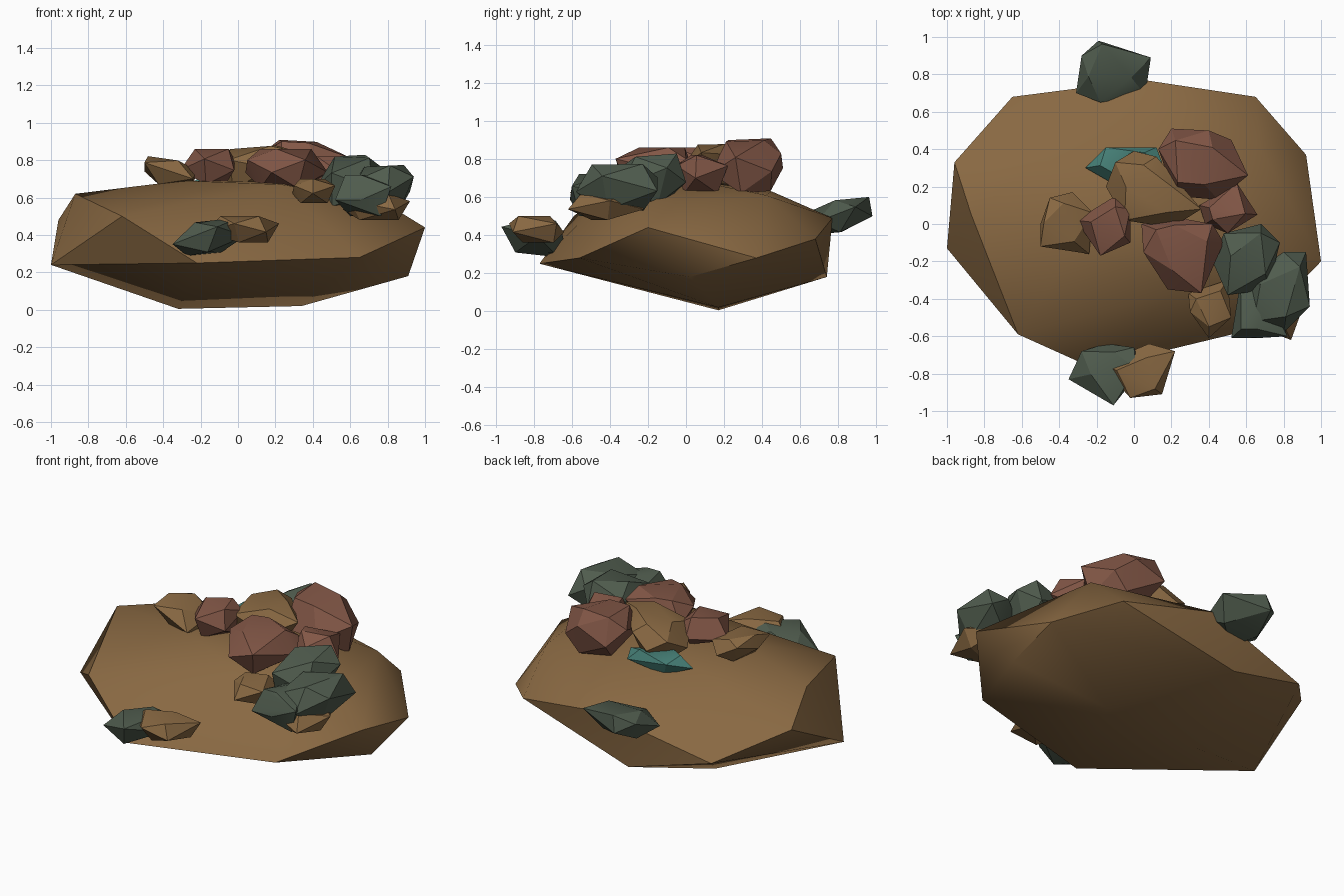
import bpy
import bmesh
import math
from mathutils import Vector

default_cube = bpy.data.objects.get("Cube")
if default_cube:
    bpy.data.objects.remove(default_cube, do_unlink=True)


def make_material(name, rgb):
    material = bpy.data.materials.new(name)
    material.use_nodes = True
    colour = (*rgb, 1.0)
    material.diffuse_color = colour
    shader = next(n for n in material.node_tree.nodes if n.type == "BSDF_PRINCIPLED")
    shader.inputs["Base Color"].default_value = colour
    shader.inputs["Roughness"].default_value = 0.9
    return material


brown = make_material("earth brown", (0.25, 0.14, 0.055))
red = make_material("dusty red", (0.225, 0.095, 0.062))
green = make_material("grey green", (0.08, 0.107, 0.076))
teal = make_material("teal", (0.06, 0.21, 0.18))


def hull_object(name, material, points, smooth_angle):
    """Wrap a faceted stone around a handful of corner points."""
    bm = bmesh.new()
    for point in points:
        bm.verts.new(point)
    result = bmesh.ops.convex_hull(bm, input=bm.verts[:])
    unused = {g for g in result["geom_interior"] + result["geom_unused"]
              if isinstance(g, bmesh.types.BMVert)}
    bmesh.ops.delete(bm, geom=list(unused), context="VERTS")
    bmesh.ops.recalc_face_normals(bm, faces=bm.faces[:])
    mesh = bpy.data.meshes.new(name)
    bm.to_mesh(mesh)
    bm.free()
    mesh.materials.append(material)
    stone = bpy.data.objects.new(name, mesh)
    bpy.context.collection.objects.link(stone)
    bpy.ops.object.select_all(action="DESELECT")
    stone.select_set(True)
    bpy.context.view_layer.objects.active = stone
    bpy.ops.object.shade_smooth_by_angle(angle=math.radians(smooth_angle))
    return stone


def chunk(name, material, outline, low, high, lean=(0, 0), tilt=(0, 0)):
    """Irregular stone: a zigzag rim with smaller offset top and bottom facets."""
    corners = [Vector(corner) for corner in outline]
    centre = sum(corners, Vector((0, 0))) / len(corners)
    shift = Vector(lean)
    height = high - low
    points = []
    for i, corner in enumerate(corners):
        arm = corner - centre
        slope = arm.dot(Vector(tilt))
        rim = low + height * (0.72 if i % 2 else 0.4) + slope
        points.append((*corner, rim))
        if i % 2 == 0:
            points.append((*(centre + arm * 0.62 + shift), high + slope * 0.6))
        else:
            points.append((*(centre + arm * 0.65 - shift), low + slope * 0.6))
    return hull_object(name, material, points, 25)


# Broad main boulder: lower keel, sharp rim and gently domed crown
keel = [(-0.32, 0.17, 0.005), (0.34, 0.17, 0.02), (0.91, 0.02, 0.18), (-0.12, 0.74, 0.18)]
rim = [(-1, -0.13, 0.24), (-0.62, -0.59, 0.5), (-0.22, -0.77, 0.25),
       (0.65, -0.56, 0.28), (1, -0.2, 0.44), (0.92, 0.37, 0.28),
       (0.65, 0.68, 0.38), (0.05, 0.77, 0.49), (-0.65, 0.68, 0.32), (-0.96, 0.33, 0.48)]
crown = [(-0.87, 0.05, 0.62), (-0.3, -0.1, 0.69), (0.23, -0.36, 0.67),
         (0.3, 0.05, 0.685), (0.67, 0.42, 0.61), (0.1, 0.45, 0.63),
         (-0.5, 0.35, 0.635), (0.78, -0.12, 0.575)]
hull_object("main_boulder", brown, keel + rim + crown, 40)

# Stones lodged in the back and front rims
chunk("back_green_stone", green,
      [(-0.31, 0.7), (-0.28, 0.9), (-0.19, 0.98), (0.09, 0.89), (0.06, 0.69), (-0.18, 0.65)],
      0.41, 0.59, (0, 0.05), (0, 0.1))
chunk("front_green_stone", green,
      [(-0.35, -0.83), (-0.28, -0.68), (-0.15, -0.64), (0, -0.66), (0.04, -0.78), (-0.11, -0.97)],
      0.3, 0.48, (0.04, 0), (0.12, -0.05))
chunk("front_brown_stone", brown,
      [(-0.18, -0.75), (-0.02, -0.93), (0.15, -0.91), (0.22, -0.68), (0.08, -0.64)],
      0.36, 0.5, (0, -0.02))

# Pile on the crown
chunk("left_brown_stone", brown,
      [(-0.5, 0), (-0.45, 0.14), (-0.33, 0.17), (-0.22, 0.06), (-0.24, -0.16), (-0.5, -0.12)],
      0.66, 0.81, (-0.03, 0), (-0.15, 0))
chunk("left_red_stone", red,
      [(-0.1, 0.15), (-0.02, 0.08), (-0.02, -0.1), (-0.18, -0.17), (-0.31, 0.02)],
      0.67, 0.86, (0.01, 0))
chunk("centre_brown_stone", brown,
      [(-0.15, 0.2), (-0.1, 0.33), (0, 0.39), (0.12, 0.36), (0.25, 0.2),
       (0.36, 0.08), (0.2, -0.02), (-0.05, 0.02)],
      0.66, 0.87, (0.02, 0), (0.08, 0))
chunk("teal_stone", teal,
      [(-0.26, 0.3), (-0.15, 0.41), (0.12, 0.41), (0.15, 0.33), (-0.12, 0.22)],
      0.62, 0.73)
chunk("back_red_stone", red,
      [(0.22, 0.15), (0.13, 0.4), (0.2, 0.51), (0.4, 0.5), (0.52, 0.45), (0.61, 0.26), (0.45, 0.13)],
      0.63, 0.9, (-0.04, 0), (-0.05, 0.04))
chunk("right_red_stone", red,
      [(0.35, 0.1), (0.55, 0.22), (0.66, 0.05), (0.5, -0.05), (0.38, 0)],
      0.62, 0.82)
chunk("front_red_stone", red,
      [(0.04, 0), (0.05, -0.15), (0.18, -0.35), (0.36, -0.37), (0.48, -0.1), (0.42, 0), (0.2, 0.04)],
      0.65, 0.86, (0, 0.02))

# Cluster over the front right shoulder
chunk("upper_green_stone", green,
      [(0.68, 0), (0.78, -0.1), (0.72, -0.35), (0.5, -0.38), (0.42, -0.2), (0.48, -0.05)],
      0.56, 0.82, (0.03, 0.02), (0, 0.08))
chunk("outer_green_stone", green,
      [(0.58, -0.3), (0.8, -0.15), (0.92, -0.15), (0.94, -0.44), (0.8, -0.58), (0.64, -0.52)],
      0.53, 0.77, (0.02, 0), (0.05, 0))
chunk("lower_green_stone", green,
      [(0.52, -0.61), (0.57, -0.3), (0.72, -0.3), (0.82, -0.6), (0.66, -0.61)],
      0.5, 0.72)
chunk("shoulder_brown_stone", brown,
      [(0.56, -0.4), (0.6, -0.53), (0.84, -0.62), (0.92, -0.4), (0.8, -0.22)],
      0.48, 0.62)
chunk("front_brown_pebble", brown,
      [(0.29, -0.37), (0.3, -0.47), (0.4, -0.61), (0.52, -0.5), (0.5, -0.3)],
      0.57, 0.7)
